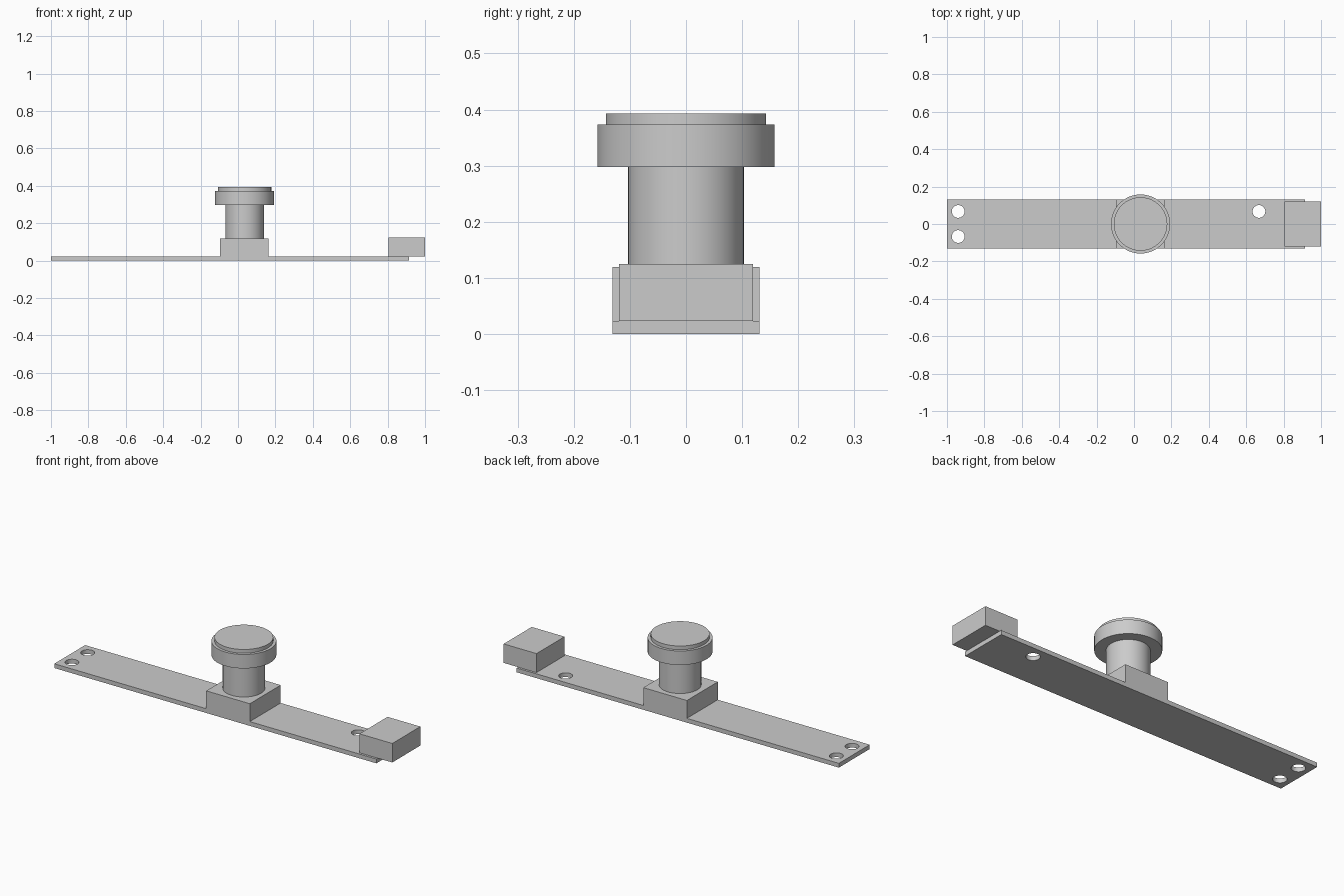
import bpy
import math

cube = bpy.data.objects.get("Cube")
if cube:
    bpy.data.objects.remove(cube, do_unlink=True)

grey = bpy.data.materials.new("metal grey")
grey.use_nodes = True
colour = (0.6, 0.6, 0.6, 1)
grey.diffuse_color = colour
grey.node_tree.nodes["Principled BSDF"].inputs["Base Color"].default_value = colour


def finish(name):
    obj = bpy.context.object
    obj.name = name
    obj.data.materials.append(grey)
    return obj


def box(name, x0, x1, half_y, z0, z1):
    bpy.ops.mesh.primitive_cube_add(size=1, location=((x0 + x1) / 2, 0, (z0 + z1) / 2))
    obj = finish(name)
    obj.scale = (x1 - x0, 2 * half_y, z1 - z0)
    bpy.ops.object.transform_apply(location=False, rotation=False, scale=True)
    return obj


def cylinder(name, x, y, radius, z0, z1):
    bpy.ops.mesh.primitive_cylinder_add(
        vertices=64, radius=radius, depth=z1 - z0, location=(x, y, (z0 + z1) / 2))
    obj = finish(name)
    bpy.ops.object.shade_smooth_by_angle(angle=math.radians(30))
    return obj


# Flat base plate with three screw holes
plate = box("base_plate", -1, 0.914, 0.131, 0, 0.023)
for x, y in ((-0.94, 0.067), (-0.94, -0.067), (0.668, 0.067)):
    cutter = cylinder("hole_cutter", x, y, 0.034, -0.05, 0.08)
    cutter.hide_render = True
    cutter.hide_set(True)
    cut = plate.modifiers.new("screw_hole", 'BOOLEAN')
    cut.operation = 'DIFFERENCE'
    cut.solver = 'EXACT'
    cut.object = cutter

# Knob mount and end block
box("knob_mount", -0.097, 0.162, 0.131, 0.023, 0.119)
box("end_block", 0.805, 1, 0.119, 0.023, 0.125)

# Knob: neck, wide rim and raised cap
knob_x = 0.035
cylinder("knob_neck", knob_x, 0, 0.103, 0.119, 0.298)
cylinder("knob_rim", knob_x, 0, 0.158, 0.298, 0.373)
cylinder("knob_cap", knob_x, 0, 0.143, 0.373, 0.393)
